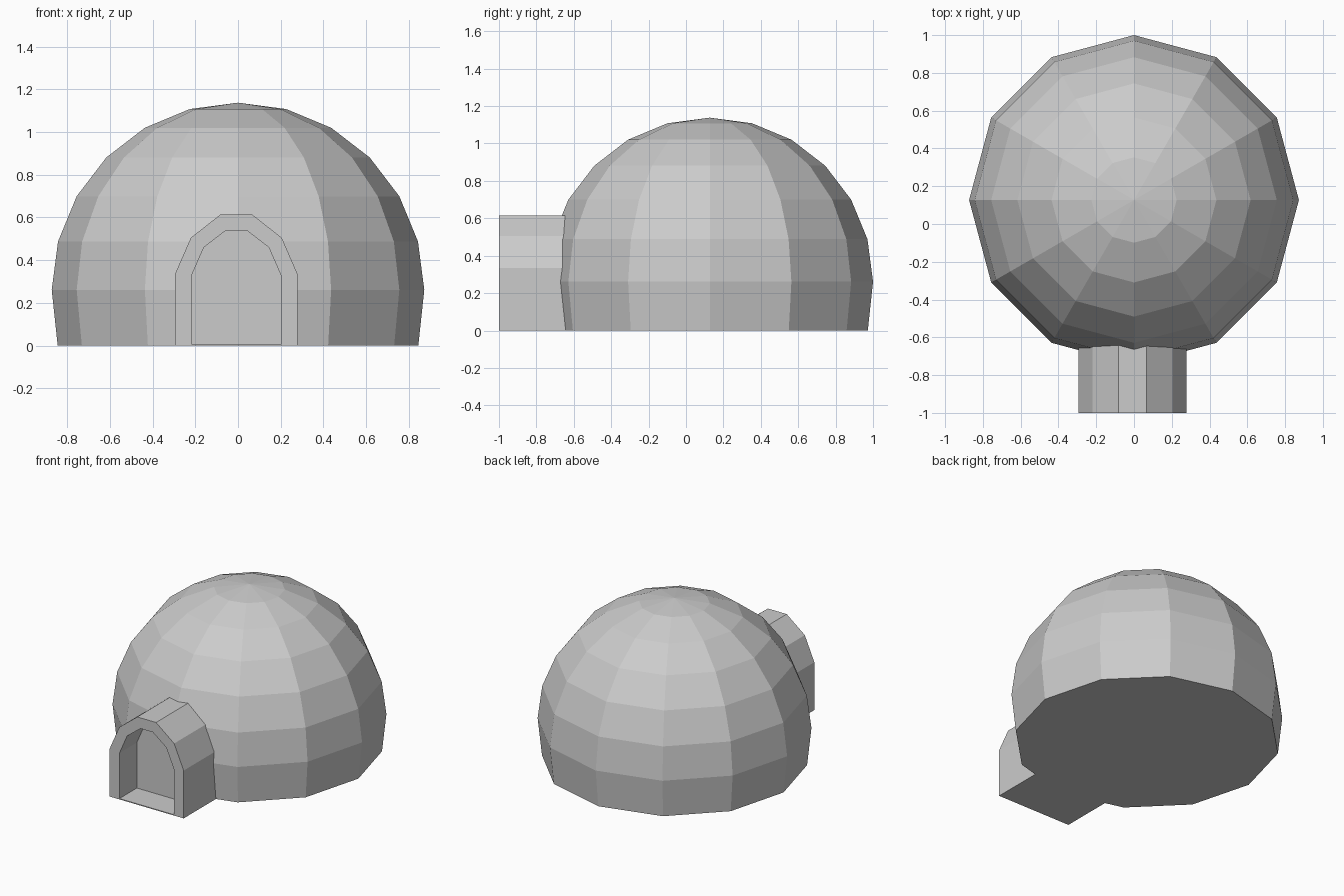
import bpy, bmesh
from math import sin, cos, pi, radians

cube = bpy.data.objects.get("Cube")
if cube:
    bpy.data.objects.remove(cube, do_unlink=True)

# One plain material for the whole shelter
grey = bpy.data.materials.new("light grey")
grey.use_nodes = True
colour = (0.6, 0.6, 0.6, 1)
grey.diffuse_color = colour
grey.node_tree.nodes["Principled BSDF"].inputs["Base Color"].default_value = colour


def finish(bm, name):
    bmesh.ops.recalc_face_normals(bm, faces=bm.faces)
    mesh = bpy.data.meshes.new(name)
    bm.to_mesh(mesh)
    bm.free()
    mesh.materials.append(grey)
    obj = bpy.data.objects.new(name, mesh)
    bpy.context.collection.objects.link(obj)
    return obj


def bridge(bm, a, b):
    for i in range(len(a)):
        j = (i + 1) % len(a)
        bm.faces.new((a[i], a[j], b[j], b[i]))


# Dome: twelve-sided upper sphere on a slightly tapered base
SIDES, RADIUS, CENTRE_Y, CENTRE_Z = 12, 0.873, 0.127, 0.261
profile = [(0.845, 0.0)]
for step in range(6):
    a = radians(15 * step)
    profile.append((RADIUS * cos(a), CENTRE_Z + 0.877 * sin(a)))
bm = bmesh.new()
rings = []
for r, z in profile:
    angles = [2 * pi * i / SIDES for i in range(SIDES)]
    rings.append([bm.verts.new((r * cos(a), CENTRE_Y + r * sin(a), z)) for a in angles])
for low, high in zip(rings, rings[1:]):
    bridge(bm, low, high)
apex = bm.verts.new((0, CENTRE_Y, CENTRE_Z + 0.877))
for i in range(SIDES):
    bm.faces.new((rings[-1][i], rings[-1][(i + 1) % SIDES], apex))
bm.faces.new(rings[0])
finish(bm, "dome")

# Entrance tunnel: faceted arch with a recessed doorway
MID_X = -0.008
outer_half = [(0.287, 0.0), (0.287, 0.335), (0.213, 0.505), (0.073, 0.615)]
inner_half = [(0.211, 0.006), (0.211, 0.325), (0.152, 0.46), (0.048, 0.54)]


def arch(bm, half, y):
    points = half + [(-x, z) for x, z in reversed(half)]
    return [bm.verts.new((MID_X + x, y, z)) for x, z in points]


bm = bmesh.new()
outer_back = arch(bm, outer_half, -0.62)
outer_front = arch(bm, outer_half, -1.0)
inner_front = arch(bm, inner_half, -1.0)
inner_back = arch(bm, inner_half, -0.807)
bm.faces.new(outer_back)
bridge(bm, outer_back, outer_front)
bridge(bm, outer_front, inner_front)
bridge(bm, inner_front, inner_back)
bm.faces.new(inner_back)
finish(bm, "entrance_tunnel")
